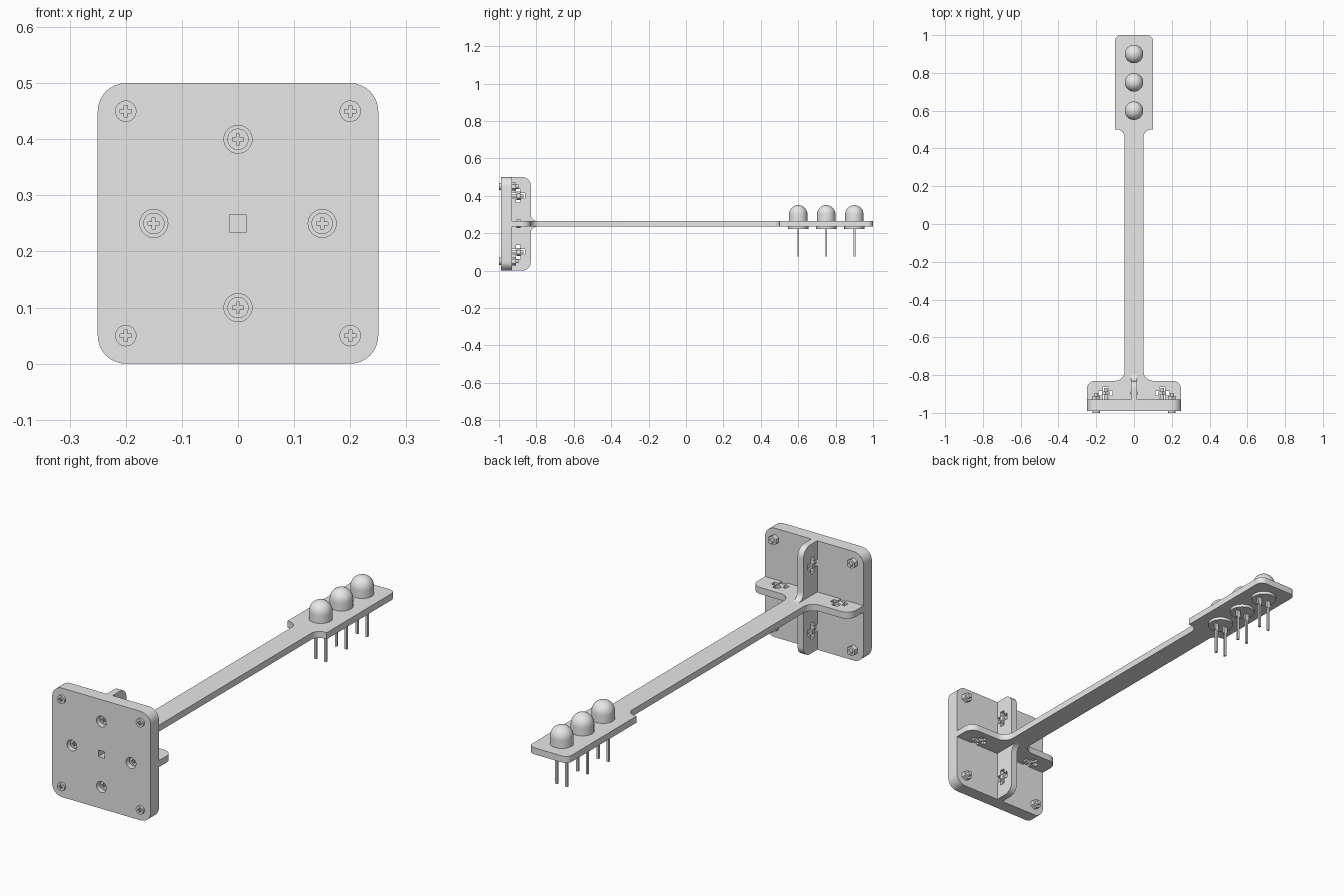
import bpy, bmesh
from math import pi, sin, cos, radians
from mathutils import Matrix, Vector

cube = bpy.data.objects.get("Cube")
if cube:
    bpy.data.objects.remove(cube, do_unlink=True)

grey = bpy.data.materials.new("plain grey")
grey.use_nodes = True
grey.diffuse_color = (0.8, 0.8, 0.8, 1)
grey.node_tree.nodes["Principled BSDF"].inputs["Base Color"].default_value = (0.8, 0.8, 0.8, 1)

MID = 0.25                                   # height of the arm and plate centre
ALONG_Y = Matrix.Rotation(-pi / 2, 4, 'X')   # local z -> world y
PROFILE_XZ = Matrix.Rotation(pi / 2, 4, 'X')
PROFILE_YZ = Matrix(((0, 0, 1, 0), (1, 0, 0, 0), (0, 1, 0, 0), (0, 0, 0, 1)))


def finish(name, bm):
    bmesh.ops.recalc_face_normals(bm, faces=bm.faces)
    mesh = bpy.data.meshes.new(name)
    for f in bm.faces:
        f.smooth = True
    bm.to_mesh(mesh)
    bm.free()
    mesh.set_sharp_from_angle(angle=radians(35))
    mesh.materials.append(grey)
    ob = bpy.data.objects.new(name, mesh)
    bpy.context.collection.objects.link(ob)
    return ob


def rounded(points, steps=8):
    """Round each (x, y, radius) corner with an arc."""
    out = []
    for i, (x, y, r) in enumerate(points):
        p = Vector((x, y))
        if r == 0:
            out.append(p)
            continue
        a = (Vector(points[i - 1][:2]) - p).normalized()
        b = (Vector(points[(i + 1) % len(points)][:2]) - p).normalized()
        for k in range(steps + 1):
            t = k / steps * pi / 2
            out.append(p + a * r * (1 - sin(t)) + b * r * (1 - cos(t)))
    return out


def slab(name, points, low, high, matrix=Matrix()):
    """Extrude a rounded outline between two depths."""
    bm = bmesh.new()
    face = bm.faces.new([bm.verts.new((p.x, p.y, low)) for p in rounded(points)])
    ext = bmesh.ops.extrude_face_region(bm, geom=[face])
    verts = [v for v in ext["geom"] if isinstance(v, bmesh.types.BMVert)]
    bmesh.ops.translate(bm, verts=verts, vec=(0, 0, high - low))
    bm.transform(matrix)
    return finish(name, bm)


def add_rod(bm, x, z, r, y0, y1, sides=32):
    m = Matrix.Translation((x, (y0 + y1) / 2, z)) @ ALONG_Y
    bmesh.ops.create_cone(bm, cap_ends=True, segments=sides, radius1=r, radius2=r,
                          depth=y1 - y0, matrix=m)


def rod(name, *args):
    bm = bmesh.new()
    add_rod(bm, *args)
    return finish(name, bm)


def box(name, centre, size):
    bm = bmesh.new()
    bmesh.ops.create_cube(bm, size=1, matrix=Matrix.Translation(centre) @ Matrix.Diagonal((*size, 1)))
    return finish(name, bm)


def cut(ob, cutters):
    """Subtract the cutters, then discard them."""
    for c in cutters:
        mod = ob.modifiers.new("cut", 'BOOLEAN')
        mod.operation, mod.solver, mod.object = 'DIFFERENCE', 'EXACT', c
    bpy.context.view_layer.update()
    mesh = bpy.data.meshes.new_from_object(ob.evaluated_get(bpy.context.evaluated_depsgraph_get()))
    ob.modifiers.clear()
    ob.data = mesh
    mesh.set_sharp_from_angle(angle=radians(35))
    for c in cutters:
        bpy.data.objects.remove(c, do_unlink=True)


def screw(label, x, z, head_y, nut_y, tip_y):
    """Cross-head screw pointing backwards, with its hex nut."""
    head = rod(label + "_head", x, z, 0.019, head_y, head_y + 0.016)
    cut(head, [box("cutter", (x, head_y, z), (0.02, 0.016, 0.006)),
               box("cutter", (x, head_y, z), (0.006, 0.016, 0.02))])
    rod(label + "_shaft", x, z, 0.01, head_y + 0.012, tip_y, 20)
    rod(label + "_nut", x, z, 0.022, nut_y, nut_y + 0.02, 6)


# Mounting plate with counterbores and a square centre hole
FRONT, BACK = -0.99, -0.93
plate = slab("mounting_plate", [(-0.25, 0, 0.05), (0.25, 0, 0.05), (0.25, 0.5, 0.05), (-0.25, 0.5, 0.05)],
             -BACK, -FRONT, PROFILE_XZ)
INNER = [(0.15, 0), (-0.15, 0), (0, 0.15), (0, -0.15)]
cut(plate, [rod("cutter", x, MID + z, 0.025, -1.02, -0.96) for x, z in INNER]
    + [box("cutter", (0, -0.96, MID), (0.03, 0.2, 0.03))])

# Arm: wide foot, narrow bar and wider lamp pad
half = [(0.25, BACK, 0), (0.25, -0.83, 0.045), (0.05, -0.83, 0.05),
        (0.05, 0.5, 0.04), (0.1, 0.5, 0), (0.1, 1, 0.03)]
arm = slab("arm", half + [(-x, y, r) for x, y, r in reversed(half)], MID - 0.015, MID + 0.015)

# Upright rib crossing the foot
half = [(BACK, 0.25, 0), (-0.83, 0.25, 0.045), (-0.83, 0.015, 0.035), (-0.78, 0.015, 0)]
rib = slab("upright_rib", [(y, MID + z, r) for y, z, r in half]
           + [(y, MID - z, r) for y, z, r in reversed(half)], -0.015, 0.015, PROFILE_YZ)

# Cross-shaped nut slots in the foot and the rib
for ob, spots in ((arm, INNER[:2]), (rib, INNER[2:])):
    cutters = []
    for x, z in spots:
        for wide, y0, y1 in ((0.03, BACK - 0.01, -0.862), (0.074, -0.908, -0.884)):
            size = (wide, y1 - y0, 0.1) if x else (0.1, y1 - y0, wide)
            cutters.append(box("cutter", (x, (y0 + y1) / 2, MID + z), size))
    cut(ob, cutters)

# Screws
for i, (x, z) in enumerate(INNER):
    screw(f"inner_screw_{i + 1}", x, MID + z, -0.974, -0.906, -0.868)
for x in (-0.2, 0.2):
    for z in (-0.2, 0.2):
        side = ("lower" if z < 0 else "upper") + ("_right" if x < 0 else "_left")
        screw(side + "_corner_screw", x, MID + z, -1, BACK, -0.895)

# Domed lamps with collar and two leads each
R = 0.049
outline = [(0, 0.222), (0.054, 0.222), (0.054, 0.242), (R, 0.242)]
outline += [(R * cos(k * pi / 20), 0.301 + R * sin(k * pi / 20)) for k in range(11)]
for i, y in enumerate((0.6, 0.75, 0.9)):
    bm = bmesh.new()
    verts = [bm.verts.new((r, 0, z)) for r, z in outline]
    edges = [bm.edges.new(pair) for pair in zip(verts, verts[1:])]
    bmesh.ops.spin(bm, geom=verts + edges, cent=(0, 0, 0), axis=(0, 0, 1), angle=2 * pi, steps=40)
    bmesh.ops.remove_doubles(bm, verts=bm.verts, dist=1e-4)
    bm.transform(Matrix.Translation((0, y, 0)))
    finish(f"lamp_{i + 1}", bm)
    for side, x in (("left", 0.025), ("right", -0.025)):
        box(f"lamp_{i + 1}_{side}_lead", (x, y, 0.15), (0.01, 0.01, 0.15))
        box(f"lamp_{i + 1}_{side}_lead_stop", (x, y, 0.207), (0.02, 0.01, 0.032))
